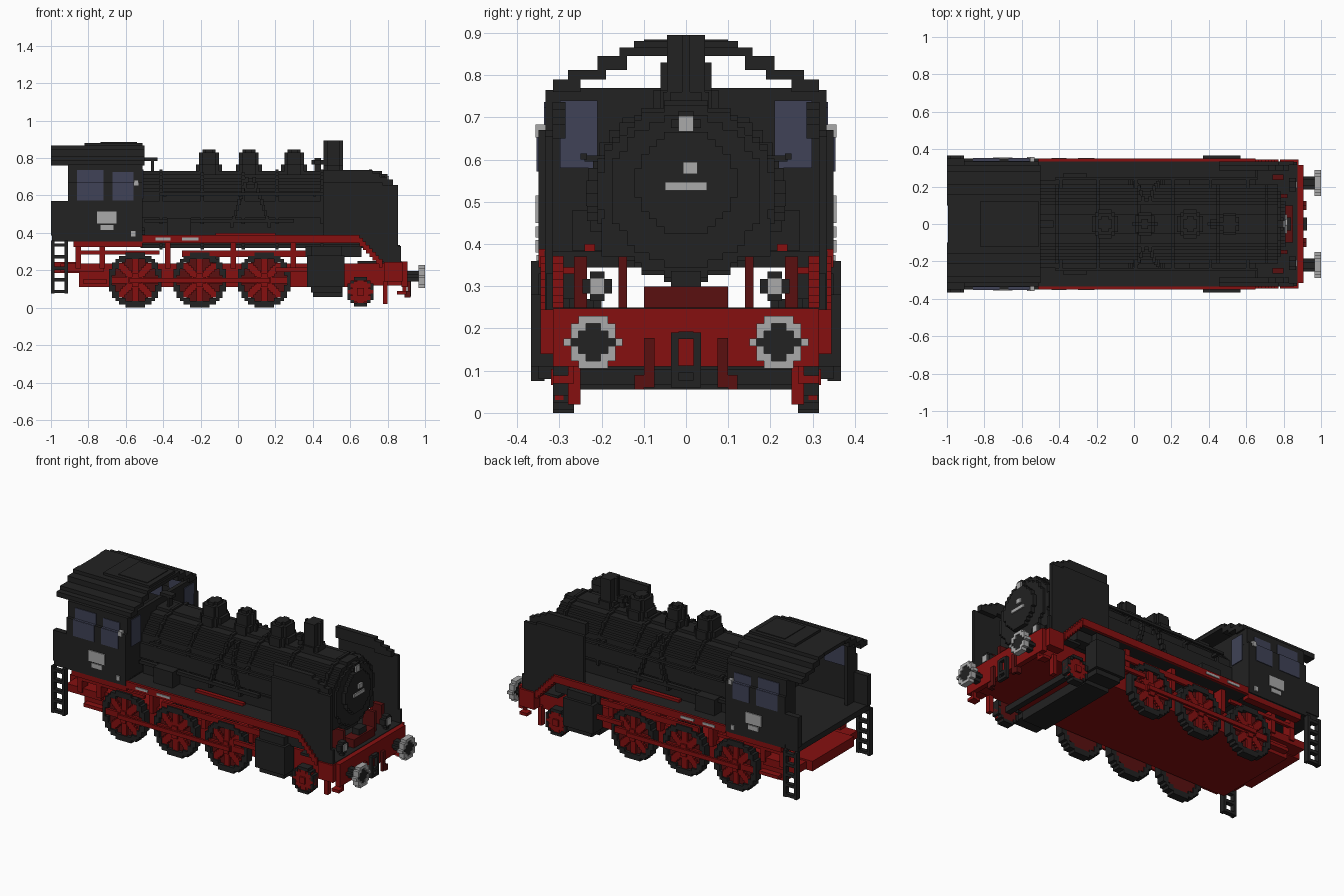
import bpy
import bmesh
import math

default_cube = bpy.data.objects.get("Cube")
if default_cube:
    bpy.data.objects.remove(default_cube, do_unlink=True)

STEP = 0.0175  # size of one block in the stepped style


def material(name, red_value, green_value, blue_value):
    mat = bpy.data.materials.new(name)
    mat.use_nodes = True
    colour = (red_value, green_value, blue_value, 1)
    mat.diffuse_color = colour
    mat.node_tree.nodes["Principled BSDF"].inputs["Base Color"].default_value = colour
    return mat


black = material("soot black", .016, .016, .016)
red = material("chassis red", .24, .005, .005)
deep_red = material("deep red", .1, .005, .005)
grey = material("light grey", .4, .4, .4)
glass = material("window blue", .05, .055, .095)


def part(name, mat, blocks, mirror=False):
    """One mesh made of blocks, each given as x, y and z ranges."""
    bm = bmesh.new()
    sides = (1, -1) if mirror else (1,)
    for x, y, z in blocks:
        for side in sides:
            corners = [bm.verts.new((a, side * b, c)) for a in x for b in y for c in z]
            for loop in ("0132", "4576", "0451", "2376", "0264", "1375"):
                bm.faces.new([corners[int(i)] for i in loop])
    bmesh.ops.recalc_face_normals(bm, faces=bm.faces)
    mesh = bpy.data.meshes.new(name)
    bm.to_mesh(mesh)
    bm.free()
    mesh.materials.append(mat)
    obj = bpy.data.objects.new(name, mesh)
    bpy.context.collection.objects.link(obj)
    return obj


def box(name, mat, x, y, z):
    return part(name, mat, [(x, y, z)])


def pair(name, mat, x, y, z):
    return part(name, mat, [(x, y, z)], mirror=True)


def stepped_rows(radius, hole=0):
    """Rows of a stepped disc or ring, as pairs of ranges."""
    count = max(1, round(2 * radius / STEP))
    height = 2 * radius / count
    snap = lambda value: round(value / STEP) * STEP
    for i in range(count):
        low = i * height - radius
        mid = low + height / 2
        outer = max(STEP / 2, snap(math.sqrt(radius ** 2 - mid ** 2)))
        inner = snap(math.sqrt(max(0, hole ** 2 - mid ** 2)))
        if inner > 0:
            yield (-outer, -inner), (low, low + height)
            yield (inner, outer), (low, low + height)
        else:
            yield (-outer, outer), (low, low + height)


def shift(span, offset):
    return span[0] + offset, span[1] + offset


def round_x(name, mat, x, y, z, radius, hole=0, mirror=False):
    rows = stepped_rows(radius, hole)
    return part(name, mat, [(x, shift(u, y), shift(w, z)) for u, w in rows], mirror)


def round_y(name, mat, x, y, z, radius, hole=0):
    rows = stepped_rows(radius, hole)
    return part(name, mat, [(shift(u, x), y, shift(w, z)) for u, w in rows], True)


def round_z(name, mat, x, z, radius):
    return part(name, mat, [(shift(u, x), w, z) for u, w in stepped_rows(radius)])


# Boiler, bands and smokebox front
AXIS = .525
round_x("boiler", black, (-.52, .77), 0, AXIS, .205)
for band_x in (-.42, -.2, .02, .2, .44, .7):
    round_x("boiler_band", black, (band_x, band_x + STEP), 0, AXIS, .215, .19)
box("boiler_saddle", black, (-.5, .77), (-.2, .2), (.37, .46))
round_x("smokebox_ring", black, (.77, .785), 0, AXIS, .18)
round_x("smokebox_door", black, (.785, .81), 0, .545, .12)
box("door_plate", grey, (.81, .818), (-.05, .05), (.527, .547))
round_x("door_handle", grey, (.81, .82), .01, .58, .014)
round_x("top_lamp", black, (.77, .8), 0, .685, .03)
round_x("top_lamp_lens", grey, (.8, .808), 0, .685, .018)

# Chimney, domes and fittings
round_z("chimney_base", black, .51, (.72, .76), .055)
round_z("chimney", black, .51, (.75, .895), .045)
for dome_x, width in ((-.155, .06), (.3, .06), (.058, .045)):
    round_z("dome_base", black, dome_x, (.7, .765), width + STEP)
    round_z("dome_body", black, dome_x, (.765, .83), width)
    round_z("dome_cap", black, dome_x, (.83, .847), width - STEP)
round_z("bell_post", black, .427, (.72, .8), .01)
round_z("bell", black, .427, (.765, .79), .027)
box("whistle_pipe", black, (-.51, -.43), (-.02, .02), (.785, .803))
box("whistle_post", black, (-.465, -.45), (-.02, .02), (.72, .785))
pair("handrail", black, (-.42, .66), (.235, .25), (.6, .615))
pair("lower_pipe", black, (-.5, .3), (.21, .235), (.455, .475))
for post_x in (-.4, -.2, .0, .2, .4, .6):
    pair("handrail_post", black, (post_x, post_x + STEP), (.19, .24), (.595, .61))
for lean in (-1, 1):
    stairs = []
    for i in range(9):
        near = .058 + lean * (.02 + i * .01)
        low = .7 - i * .03
        out = math.sqrt(max(0, .22 ** 2 - (low - AXIS) ** 2))
        stairs.append(((near, near + STEP), (out - .04, out + STEP), (low - .03, low)))
    part("sand_pipe", black, stairs, True)
pair("air_pump", black, (-.38, -.25), (.2, .27), (.385, .48))

# Cab: walls, stepped roof, floor and windows
pair("cab_lower_wall", black, (-.91, -.51), (.315, .35), (.36, .67))
pair("cab_upper_wall", black, (-.91, -.51), (.3, .333), (.67, .765))
box("cab_front_wall", black, (-.535, -.511), (-.315, .315), (.36, .77))
box("cab_floor", black, (-.995, -.51), (-.345, .345), (.355, .39))
pair("rear_side_panel", black, (-1, -.91), (.315, .35), (.385, .57))
pair("cab_rear_post", black, (-.91, -.89), (.25, .315), (.39, .765))
box("boiler_backhead", black, (-.6, -.53), (-.19, .19), (.39, .7))
roof_layers = ((.315, .25, .76, .79), (.28, .19, .79, .812), (.21, .14, .812, .845),
               (.157, .1, .845, .866))
for outer, inner, low, high in roof_layers:
    pair("roof_layer", black, (-1, -.5), (inner, outer), (low, high))
box("roof_crown", black, (-.995, -.5), (-.11, .11), (.845, .866))
box("roof_ridge", black, (-.82, -.51), (-.123, .123), (.866, .881))
box("roof_hatch", black, (-.735, -.54), (-.1, .1), (.881, .885))
for start, end, top in ((-.862, -.72, .737), (-.672, -.56, .725)):
    pair("side_window_low", glass, (start, end), (.349, .354), (.572, .67))
    pair("side_window_high", glass, (start, end), (.332, .337), (.67, top))
    pair("side_window_inside", glass, (start, end), (.297, .301), (.6, top))
    pair("window_sill", glass, (start, end), (.333, .352), (.668, .672))
pair("front_window", glass, (-.512, -.506), (.21, .298), (.58, .74))
pair("cab_crest", grey, (-.755, -.65), (.349, .356), (.45, .515))
pair("cab_label", grey, (-.735, -.665), (.349, .356), (.415, .442))
for mark_x, mark_z in ((-.545, .668), (-.56, .395)):
    pair("cab_mark", grey, (mark_x - .012, mark_x + .012), (.33, .357), (mark_z - .015, mark_z + .015))

# Running boards with the stair down to the front, and smoke deflectors above
box("running_board", black, (-.51, .65), (-.335, .335), (.345, .384))
pair("running_board_edge", red, (-.51, .65), (.333, .349), (.345, .388))
pair("cab_sill", red, (-.88, -.51), (.3, .345), (.325, .356))
pair("inner_red_rail", red, (-.12, .2), (.215, .24), (.384, .4))
for start, end in ((-.44, -.36), (-.3, -.21)):
    pair("board_label", grey, (start, end), (.348, .354), (.36, .374))
pair("deflector_panel", black, (.455, .65), (.315, .334), (.385, .67))
pair("deflector_top", black, (.455, .72), (.285, .316), (.67, .737))
for start, end, top in ((.72, .76, .72), (.76, .8, .7), (.8, .83, .685)):
    pair("deflector_corner", black, (start, end), (.285, .316), (.65, top))
for i in range(7):
    span = (.65 + i * STEP, .65 + (i + 1) * STEP)
    base = .372 - i * .0185
    pair("edge_stair", red, span, (.29, .345), (base - .045, base))
    pair("deflector_column", black, span, (.315, .334), (base, .67))
pair("deflector_front", black, (.772, .855), (.315, .334), (.245, .655))
pair("deflector_foot", black, (.855, .872), (.315, .332), (.245, .33))

# Front platform, beam and lamps
box("front_platform", black, (.64, .875), (-.315, .315), (.235, .25))
box("front_frame", red, (.64, .875), (-.265, .265), (.12, .235))
box("buffer_beam", red, (.875, .905), (-.315, .315), (.11, .247))
pair("beam_end", red, (.78, .88), (.29, .345), (.14, .245))
box("platform_box", deep_red, (.78, .85), (-.1, .1), (.25, .3))
box("platform_step", black, (.79, .84), (-.035, .035), (.3, .336))
pair("platform_bracket", deep_red, (.74, .82), (.14, .16), (.25, .37))
pair("deflector_bracket", deep_red, (.74, .8), (.235, .265), (.25, .37))
round_x("head_lamp", black, (.83, .865), .21, .3, .035, mirror=True)
pair("head_lamp_foot", black, (.835, .86), (.2, .22), (.245, .28))
round_x("head_lamp_lens", grey, (.865, .872), .21, .3, .02, mirror=True)

# Buffers, coupling and guard irons
round_x("buffer_shaft", black, (.9, .965), .22, .167, .028, mirror=True)
round_x("buffer_rim", grey, (.965, 1), .22, .167, .062, .044, mirror=True)
round_x("buffer_face", black, (.968, .994), .22, .167, .047, mirror=True)
pair("coupling_side", black, (.905, .925), (.018, .035), (.06, .19))
for low in (.06, .095, .175):
    box("coupling_link", black, (.905, .925), (-.018, .018), (low, low + STEP))
pair("brake_hose", deep_red, (.905, .922), (.075, .1), (.06, .178))
pair("hose_end", deep_red, (.89, .922), (.1, .122), (.055, .09))
pair("guard_iron", red, (.775, .8), (.25, .28), (.02, .14))
pair("front_step", red, (.85, .9), (.27, .315), (.07, .088))
pair("front_step_hanger", red, (.88, .9), (.265, .28), (.07, .13))

# Chassis underside and cylinders
box("main_frame", red, (-.85, .65), (-.262, .262), (.11, .235))
box("rear_beam", red, (-.99, -.85), (-.2, .2), (.185, .245))
pair("rear_bracket", red, (-.95, -.72), (.2, .29), (.19, .235))
pair("rear_pipe", red, (-.83, -.7), (.25, .3), (.13, .15))
for hanger_x in (-.87, -.74, -.39, -.04, .28):
    pair("frame_hanger", red, (hanger_x, hanger_x + .03), (.24, .3), (.21, .345))
pair("upper_rod", red, (-.87, -.42), (.285, .303), (.285, .305))
pair("valve_rod", red, (-.3, .38), (.29, .307), (.27, .305))
pair("spring_block", black, (-.27, -.1), (.22, .28), (.235, .27))
pair("piston_rod", red, (.2, .38), (.317, .333), (.19, .215))
pair("cylinder_block", black, (.39, .555), (.26, .35), (.08, .33))
pair("cylinder_cover", black, (.37, .57), (.275, .367), (.11, .28))
pair("valve_chest", black, (.36, .66), (.24, .31), (.27, .33))
box("cross_beam", black, (.4, .56), (-.262, .262), (.056, .11))


# Wheels with stepped tyres and spokes
def wheel(x, z, radius):
    round_y("wheel_tyre", black, x, (.265, .315), z, radius, radius * .8)
    round_y("wheel_web", deep_red, x, (.27, .295), z, radius * .84)
    round_y("wheel_hub", red, x, (.29, .32), z, radius * .25)
    spokes = []
    for turn in range(8):
        angle = turn * math.pi / 4
        for i in range(1, round(radius * .84 / STEP)):
            px = x + math.cos(angle) * i * STEP
            pz = z + math.sin(angle) * i * STEP
            spokes.append(((px - STEP, px + STEP), (.29, .31), (pz - STEP, pz + STEP)))
    part("wheel_spokes", red, spokes, True)
    part("axle", black, [((x - STEP, x + STEP), (0, .27), (z - STEP, z + STEP))], True)


for wheel_x in (-.55, -.205, .14):
    wheel(wheel_x, .147, .147)
wheel(.655, .085, .078)
pair("coupling_rod", red, (-.58, .17), (.319, .331), (.135, .16))

# Rear ladders
pair("ladder_stile_back", black, (-1, -.982), (.335, .367), (.075, .36))
pair("ladder_stile_front", black, (-.928, -.91), (.335, .367), (.075, .36))
for i in range(5):
    low = .078 + i * .062
    pair("ladder_rung", black, (-.982, -.928), (.337, .365), (low, low + STEP))
